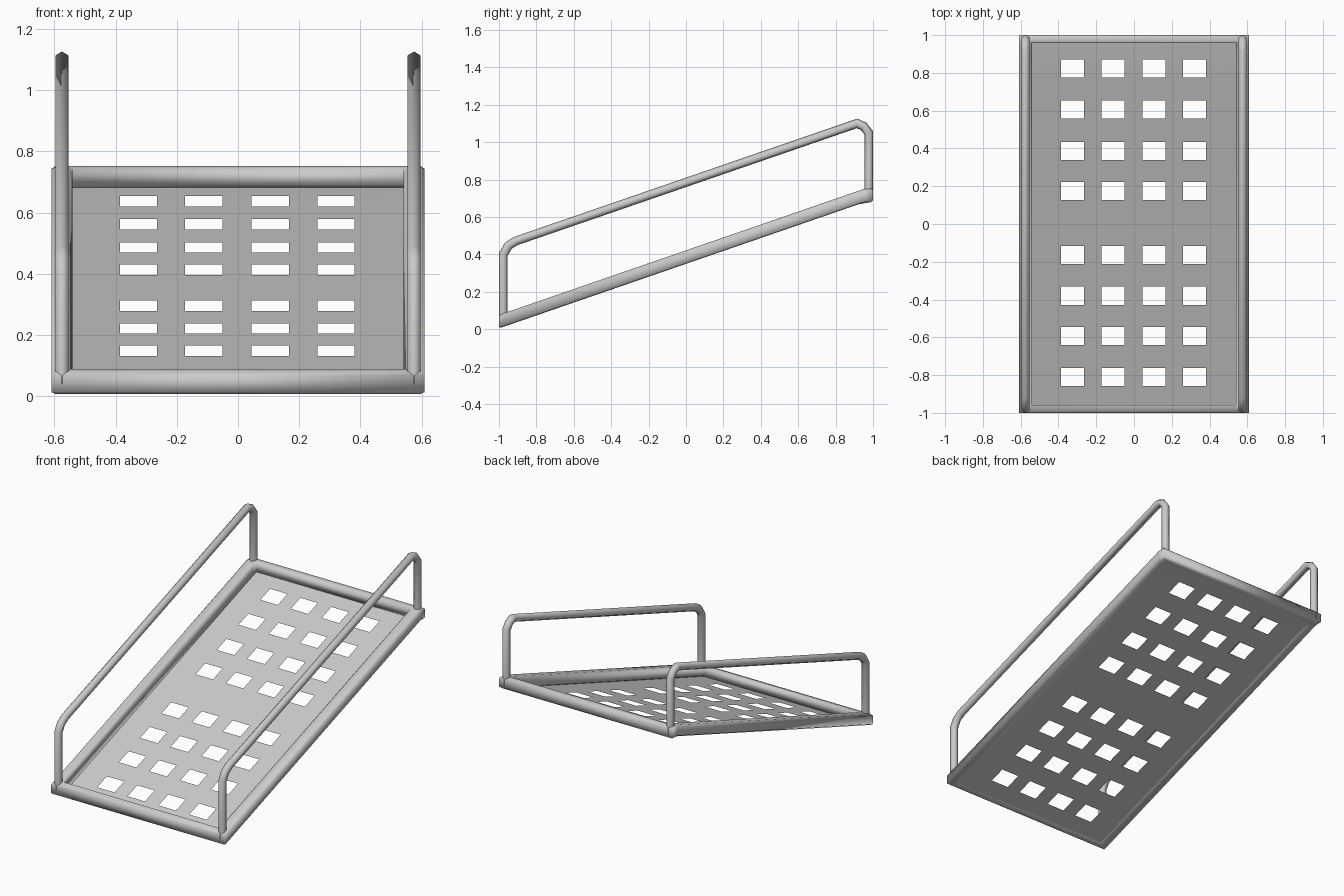
import bpy, bmesh
from math import cos, sin, pi
from mathutils import Vector

if "Cube" in bpy.data.objects:
    bpy.data.objects.remove(bpy.data.objects["Cube"])

SLOPE = 0.345


def ramp_z(y):
    # centre height of the ramp, levelling off at the upper end
    return 0.386 + SLOPE * min(y, 0.957)


def finish(name, bm, angle=1.2):
    bmesh.ops.recalc_face_normals(bm, faces=bm.faces)
    me = bpy.data.meshes.new(name)
    bm.to_mesh(me)
    bm.free()
    ob = bpy.data.objects.new(name, me)
    bpy.context.collection.objects.link(ob)
    bpy.ops.object.select_all(action='DESELECT')
    ob.select_set(True)
    bpy.context.view_layer.objects.active = ob
    bpy.ops.object.shade_smooth_by_angle(angle=angle)
    return ob


def bridge(bm, a, b):
    n = len(a)
    for i in range(n):
        j = (i + 1) % n
        bm.faces.new((a[i], a[j], b[j], b[i]))


# Frame: rounded-box section swept round the four sides (u inward, v up)
section = [(0, -.027), (0, .027), (.2, .036), (.8, .036),
           (1, .027), (1, -.027), (.8, -.036), (.2, -.036)]
corners = [(-1, -1, -1), (1, -1, -1), (1, .957, 1), (1, 1, 1),
           (-1, 1, 1), (-1, .957, 1)]
bm = bmesh.new()
rings = []
for sx, y0, sy in corners:
    ring = []
    for u, v in section:
        y = sy * (1 - .043 * u) if abs(y0) == 1 else y0 - .043 * u
        ring.append(bm.verts.new((sx * (.61 - .07 * u), y, ramp_z(y) + v)))
    rings.append(ring)
for i in range(len(rings)):
    bridge(bm, rings[i], rings[(i + 1) % len(rings)])
finish("ramp_frame", bm)

# Deck: thin sheet with a grid of rectangular openings
hole_x = [-.325, -.112, .105, .32]
hole_y = [-.81, -.592, -.38, -.165, .175, .387, .606, .824]
xs = [-.56] + [c + d for c in hole_x for d in (-.061, .061)] + [.56]
ys = [-.97] + [c + d for c in hole_y for d in (-.048, .048)] + [.97]
bm = bmesh.new()
grid = [[bm.verts.new((x, y, ramp_z(y) - .033)) for x in xs] for y in ys]
for j in range(len(ys) - 1):
    for i in range(len(xs) - 1):
        if i % 2 and j % 2:
            continue
        bm.faces.new((grid[j][i], grid[j][i + 1],
                      grid[j + 1][i + 1], grid[j + 1][i]))
finish("deck_plate", bm)

# Handrails: six-sided tube along a bent path, mitred at the bends
path = [Vector(p) for p in [(-.977, .04), (-.977, .40), (-.95, .447),
                            (-.91, .472), (.915, 1.101), (.95, 1.085),
                            (.977, 1.05), (.977, .70)]]
R = .0238


def handrail(name, x):
    bm = bmesh.new()
    rings = []
    for i, p in enumerate(path):
        d0 = (p - path[max(i - 1, 0)]).normalized()
        d1 = (path[min(i + 1, len(path) - 1)] - p).normalized()
        t = (d0 + d1).normalized()
        n = Vector((-t.y, t.x))
        n /= max(t.dot(d0), t.dot(d1))
        ring = []
        for k in range(6):
            a = k * pi / 3
            q = p + n * (R * cos(a))
            ring.append(bm.verts.new((x + R * sin(a), q.x, q.y)))
        if rings:
            bridge(bm, rings[-1], ring)
        rings.append(ring)
    bm.faces.new(rings[0])
    bm.faces.new(rings[-1])
    finish(name, bm)


for side, x in (("left", -.575), ("right", .575)):
    handrail(side + "_handrail", x)
